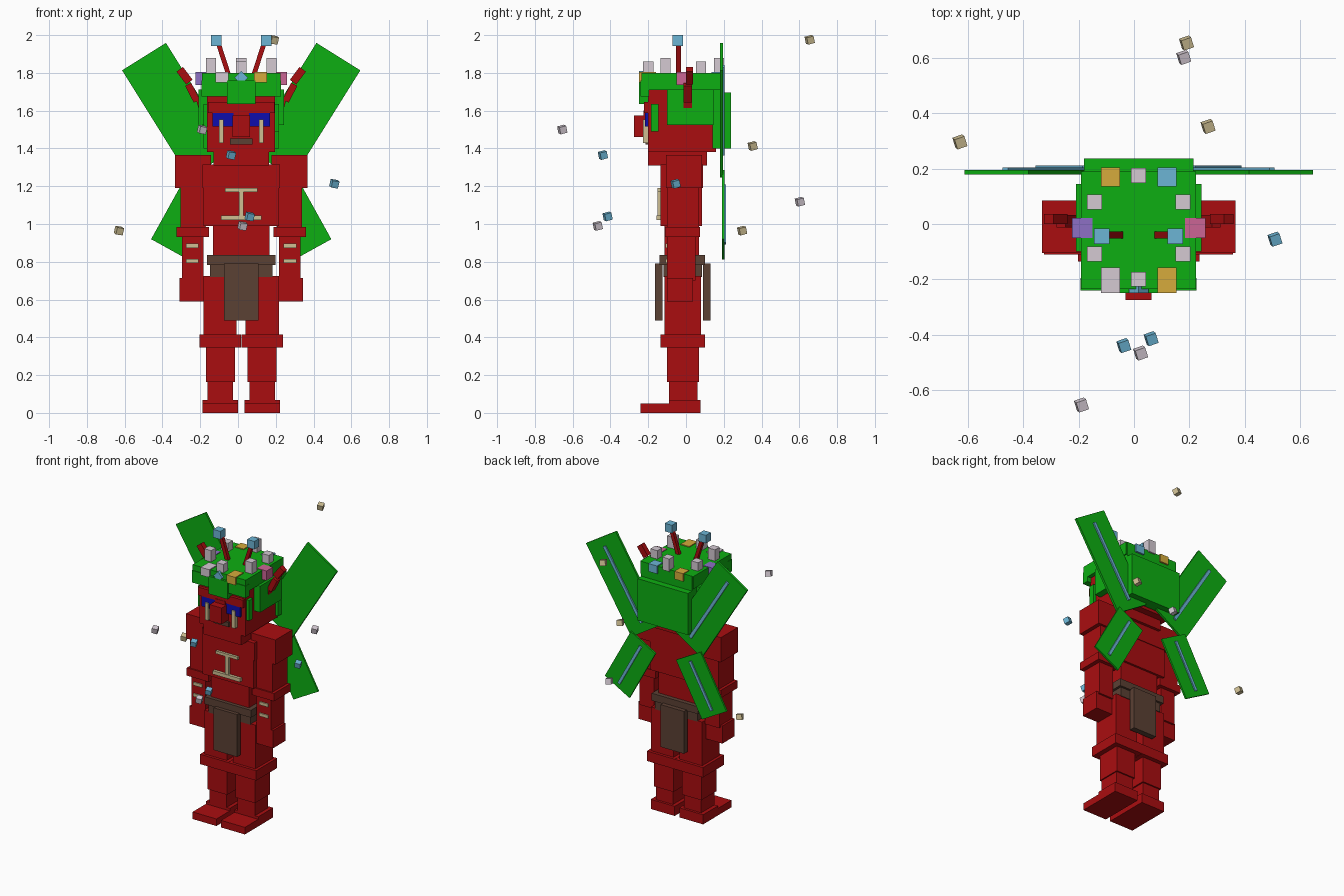
import bpy, math, random
from mathutils import Matrix, Vector

if "Cube" in bpy.data.objects:
    bpy.data.objects.remove(bpy.data.objects["Cube"])

random.seed(4)
C = 0.017  # x of the figure's symmetry plane


def material(name, r, g, b):
    m = bpy.data.materials.new(name)
    m.diffuse_color = (r, g, b, 1)
    m.use_nodes = True
    m.node_tree.nodes["Principled BSDF"].inputs["Base Color"].default_value = m.diffuse_color
    return m


RED = material("deep_red", 0.40, 0.004, 0.005)
GREEN = material("leaf_green", 0.004, 0.43, 0.006)
BROWN = material("leather_brown", 0.105, 0.052, 0.034)
CREAM = material("bone_cream", 0.62, 0.52, 0.29)
BLUE = material("eye_blue", 0.004, 0.004, 0.42)
SKY = material("sky_blue", 0.15, 0.46, 0.66)
PALE = material("pale_lilac", 0.66, 0.59, 0.65)
GOLD = material("gold", 0.67, 0.41, 0.045)
PURPLE = material("purple", 0.27, 0.16, 0.56)
PINK = material("pink", 0.60, 0.13, 0.30)

CORNERS = [(x, y, z) for x in (-.5, .5) for y in (-.5, .5) for z in (-.5, .5)]
FACES = [(0, 1, 3, 2), (4, 6, 7, 5), (0, 4, 5, 1), (2, 3, 7, 6), (0, 2, 6, 4), (1, 5, 7, 3)]


def block(name, mat, centre, size, rot=None):
    """Box with an optional rotation matrix."""
    rot = rot or Matrix.Identity(3)
    verts = [Vector(centre) + rot @ Vector([c * s for c, s in zip(k, size)]) for k in CORNERS]
    me = bpy.data.meshes.new(name)
    me.from_pydata(verts, [], FACES)
    me.materials.append(mat)
    ob = bpy.data.objects.new(name, me)
    bpy.context.collection.objects.link(ob)
    return ob


def box(name, mat, x, y, z):
    """Box from ranges, x measured from the symmetry plane."""
    block(name, mat, (C + sum(x) / 2, sum(y) / 2, sum(z) / 2),
          (x[1] - x[0], y[1] - y[0], z[1] - z[0]))


def mid(name, mat, half, y, z):
    box(name, mat, (-half, half), y, z)


def pair(name, mat, x, y, z):
    box(name + "_right", mat, x, y, z)
    box(name + "_left", mat, (-x[1], -x[0]), y, z)


def lean_pair(name, mat, x, y, z, size, degrees):
    """Mirrored boxes leaning outward in the front plane."""
    for s, side in ((1, "right"), (-1, "left")):
        block(f"{name}_{side}", mat, (C + s * x, y, z), size,
              Matrix.Rotation(math.radians(s * degrees), 3, 'Y'))


# Legs
pair("foot_toe", RED, (.018, .205), (-.24, .077), (0, .05))
pair("foot_heel", RED, (.018, .205), (-.09, .077), (.04, .068))
pair("ankle", RED, (.043, .178), (-.09, .06), (.06, .165))
pair("calf", RED, (.033, .186), (-.10, .07), (.163, .36))
pair("knee", RED, (.001, .22), (-.135, .10), (.345, .415))
pair("thigh", RED, (.024, .20), (-.115, .08), (.41, .725))

# Loincloth and torso
mid("hips", BROWN, .165, (-.12, .085), (.72, .79))
mid("belt", BROWN, .182, (-.14, .10), (.783, .835))
mid("loincloth_front", BROWN, .092, (-.165, -.125), (.49, .79))
mid("loincloth_back", BROWN, .092, (.09, .13), (.49, .79))
mid("waist", RED, .15, (-.115, .07), (.82, 1.0))
mid("chest_lower", RED, .20, (-.135, .085), (.99, 1.20))
mid("chest_upper", RED, .205, (-.135, .09), (1.19, 1.315))
mid("neck", RED, .09, (-.09, .07), (1.30, 1.39))

# Chest marking
mid("emblem_top_bar", CREAM, .086, (-.152, -.134), (1.17, 1.19))
mid("emblem_stem", CREAM, .013, (-.152, -.134), (1.04, 1.175))
mid("emblem_bottom_bar", CREAM, .107, (-.155, -.134), (1.02, 1.045))

# Arms
pair("shoulder", RED, (.16, .35), (-.105, .085), (1.19, 1.365))
pair("upper_arm", RED, (.19, .322), (-.10, .07), (.98, 1.2))
pair("elbow", RED, (.17, .342), (-.11, .075), (.93, .985))
pair("forearm", RED, (.20, .313), (-.10, .05), (.70, .94))
pair("hand", RED, (.192, .328), (-.10, .037), (.59, .715))
for i, z in enumerate((.805, .885)):
    pair(f"arm_band_{i}", CREAM, (.225, .293), (-.108, -.095), (z - .011, z + .011))

# Head and face
mid("jaw", RED, .148, (-.20, .11), (1.31, 1.39))
mid("head", RED, .18, (-.20, .16), (1.38, 1.72))
mid("brow", RED, .176, (-.222, -.19), (1.588, 1.645))
mid("nose", RED, .047, (-.275, -.19), (1.46, 1.575))
mid("nose_bridge", RED, .04, (-.225, -.19), (1.52, 1.60))
mid("mouth", BROWN, .06, (-.215, -.198), (1.42, 1.452))
pair("eye", BLUE, (.04, .152), (-.218, -.195), (1.515, 1.59))
pair("tear_mark", CREAM, (.093, .118), (-.228, -.198), (1.43, 1.552))

# Hair
mid("hair_cap", GREEN, .208, (-.235, .19), (1.71, 1.80))
pair("hair_side", GREEN, (.17, .227), (-.10, .145), (1.525, 1.712))
mid("hair_back_inner", GREEN, .20, (.14, .192), (1.40, 1.80))
mid("hair_back_outer", GREEN, .198, (.19, .237), (1.40, 1.695))
mid("fringe_centre", GREEN, .075, (-.25, -.195), (1.635, 1.76))
pair("fringe_side", GREEN, (.07, .21), (-.24, -.195), (1.675, 1.76))
pair("sideburn", GREEN, (.165, .20), (-.185, -.145), (1.49, 1.635))

# Crown posts and gems
for i, (x, y, top) in enumerate([(0, .175, 1.88), (0, -.20, 1.86)]):
    mid(f"crown_post_{i}", PALE, .027, (y - .027, y + .027), (1.79, top))
for i, (y, top) in enumerate([(.08, 1.86), (-.108, 1.88)]):
    pair(f"crown_side_post_{i}", PALE, (.133, .187), (y - .027, y + .027), (1.79, top))
for name, mat, x, y in [("front_left", PALE, -.102, -.192), ("front_right", GOLD, .102, -.192),
                        ("back_left", GOLD, -.102, .17), ("back_right", SKY, .102, .17)]:
    box("crown_gem_" + name, mat, (x - .034, x + .034), (y - .057 if y < 0 else y - .034, y + .034),
        (1.75, 1.806))
box("crown_gem_left", PURPLE, (-.242, -.168), (-.05, .022), (1.735, 1.804))
box("crown_gem_right", PINK, (.168, .242), (-.05, .022), (1.735, 1.804))
block("crown_gem_centre", SKY, (C, -.225, 1.775), (.05, .05, .05),
      Matrix.Rotation(math.radians(45), 3, 'Y'))

# Antennae and horns
lean_pair("antenna", RED, .093, -.04, 1.87, (.025, .025, .20), 18)
pair("antenna_tip", SKY, (.105, .161), (-.072, -.017), (1.943, 2.0))
lean_pair("horn_base", RED, .205, .01, 1.62, (.045, .045, .11), 15)
lean_pair("horn_middle", RED, .258, .01, 1.695, (.036, .045, .10), 27)
lean_pair("horn_tip", RED, .30, .018, 1.785, (.042, .036, .085), 37)

# Wings with a vein on the back of each
lean_pair("upper_wing", GREEN, .337, .187, 1.602, (.274, .016, .67), 32)
lean_pair("upper_wing_vein", SKY, .337, .199, 1.602, (.022, .012, .55), 32)
lean_pair("lower_wing", GREEN, .279, .197, 1.05, (.22, .013, .42), -29)
lean_pair("lower_wing_vein", SKY, .279, .207, 1.05, (.02, .01, .35), -29)

# Floating motes
MOTES = [(CREAM, .19, .655, 1.975), (PALE, -.19, -.655, 1.5), (SKY, -.037, -.44, 1.365),
         (SKY, .51, -.055, 1.213), (SKY, .062, -.415, 1.04), (PALE, .024, -.467, .99),
         (CREAM, -.63, .297, .965), (CREAM, .268, .353, 1.413), (PALE, .18, .603, 1.118)]
for i, (mat, *p) in enumerate(MOTES):
    turn = Matrix.Rotation(.3, 3, 'Z') @ Matrix.Rotation(.25, 3, 'X') @ Matrix.Rotation(.15, 3, 'Y')
    block(f"mote_{i}", mat, p, (.038, .038, .038), turn)
